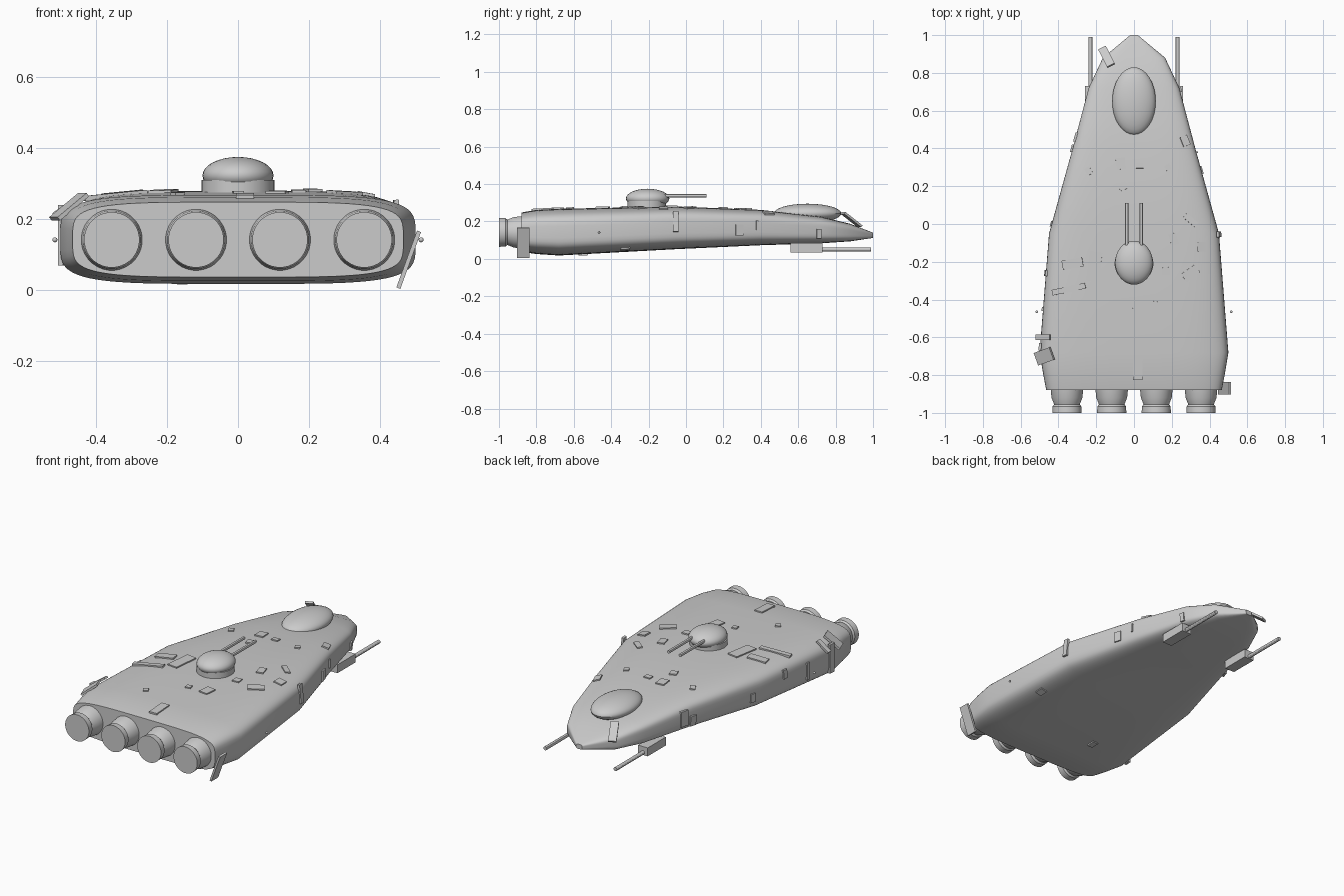
import bpy, bmesh, math
from mathutils import Vector, Matrix, Euler
from mathutils.bvhtree import BVHTree

if "Cube" in bpy.data.objects:
    bpy.data.objects.remove(bpy.data.objects["Cube"], do_unlink=True)

grey = bpy.data.materials.new("hull_grey")
grey.use_nodes = True
grey.diffuse_color = (0.6, 0.6, 0.6, 1)
grey.node_tree.nodes["Principled BSDF"].inputs["Base Color"].default_value = (0.6, 0.6, 0.6, 1)


def finish(name, bm, smooth=True):
    bmesh.ops.recalc_face_normals(bm, faces=bm.faces)
    mesh = bpy.data.meshes.new(name)
    bm.to_mesh(mesh)
    bm.free()
    mesh.materials.append(grey)
    obj = bpy.data.objects.new(name, mesh)
    bpy.context.collection.objects.link(obj)
    if smooth:
        bpy.ops.object.select_all(action='DESELECT')
        obj.select_set(True)
        bpy.context.view_layer.objects.active = obj
        bpy.ops.object.shade_smooth_by_angle(angle=math.radians(30))
    return obj


def loft(name, stations, x=0, sides=32, power=2):
    """Join superellipse sections (y, half width, bottom, top) along y."""
    bm = bmesh.new()
    rings = []
    for y, w, low, high in stations:
        ring = []
        for i in range(sides):
            a = math.tau * (i + 0.5) / sides
            c, s = math.cos(a), math.sin(a)
            px = math.copysign(abs(c) ** (2 / power), c) * w
            pz = math.copysign(abs(s) ** (2 / power), s) * (high - low) / 2
            ring.append(bm.verts.new((x + px, y, (low + high) / 2 + pz)))
        rings.append(ring)
    for a, b in zip(rings, rings[1:]):
        for i in range(sides):
            j = (i + 1) % sides
            bm.faces.new((a[i], a[j], b[j], b[i]))
    bm.faces.new(rings[0])
    bm.faces.new(rings[-1])
    return finish(name, bm)


def tube(name, x, z, profile, sides=32):
    return loft(name, [(y, r, z - r, z + r) for y, r in profile], x, sides)


def ball(name, loc, radii):
    bm = bmesh.new()
    bmesh.ops.create_uvsphere(bm, u_segments=32, v_segments=16, radius=1,
                              matrix=Matrix.LocRotScale(Vector(loc), None, Vector(radii)))
    return finish(name, bm)


def box(name, matrix, size):
    bm = bmesh.new()
    bmesh.ops.create_cube(bm, size=1, matrix=matrix @ Matrix.Diagonal((*size, 1)))
    return finish(name, bm, False)


# Hull
hull = loft("hull", [
    (-0.88, 0.465, 0.037, 0.248), (-0.8, 0.48, 0.026, 0.262), (-0.68, 0.5, 0.018, 0.268),
    (-0.05, 0.45, 0.052, 0.28), (0.4, 0.325, 0.073, 0.262), (0.72, 0.24, 0.083, 0.226),
    (0.88, 0.165, 0.094, 0.187), (1, 0.02, 0.112, 0.14)], sides=64, power=4.4)

# Engines
for n, x in enumerate((-0.355, -0.118, 0.118, 0.355)):
    tube(f"engine_{n + 1}", x, 0.142, [(-1, 0.078), (-0.965, 0.076), (-0.955, 0.068),
                                       (-0.92, 0.082), (-0.86, 0.088)])

# Nose canopy and turret
ball("canopy", (0, 0.65, 0.243), (0.115, 0.18, 0.052))
bm = bmesh.new()
bmesh.ops.create_cone(bm, cap_ends=True, segments=32, radius1=0.103, radius2=0.103, depth=0.05,
                      matrix=Matrix.Translation((0, -0.21, 0.285)))
finish("turret_base", bm)
ball("turret_dome", (0, -0.205, 0.323), (0.1, 0.116, 0.052))

# Mirrored guns and side lamps
for side, s in (("right", -1), ("left", 1)):
    tube(f"{side}_turret_barrel", s * 0.038, 0.337, [(-0.18, 0.009), (0.11, 0.009)], 12)
    box(f"{side}_gun_mount", Matrix.Translation((s * 0.228, 0.645, 0.06)), (0.064, 0.17, 0.05))
    tube(f"{side}_gun_barrel", s * 0.23, 0.05, [(0.7, 0.011), (0.99, 0.011)], 12)
    ball(f"{side}_lamp", (s * 0.515, -0.465, 0.142), (0.007, 0.007, 0.007))

bm = bmesh.new()
bm.from_mesh(hull.data)
tree = BVHTree.FromBMesh(bm)
bm.free()


def plate(name, origin, direction, size, turn):
    """Lay a thin panel on the hull where a ray meets it."""
    hit, normal, _, _ = tree.ray_cast(Vector(origin), Vector(direction))
    if hit is None:
        return
    along = Vector((0, 1, 0))
    up = (along - normal * along.dot(normal)).normalized()
    basis = Matrix((up.cross(normal), up, normal)).transposed().to_4x4()
    m = Matrix.Translation(hit) @ basis @ Matrix.Rotation(math.radians(turn), 4, 'Z')
    box(name, m, (*size, 0.014))


# Deck panels: x, y, width, length, turn
deck = [(-0.325, -0.21, 0.11, 0.05, 10), (-0.21, -0.225, 0.065, 0.155, -8),
        (-0.345, -0.345, 0.18, 0.03, 12), (0.11, -0.445, 0.055, 0.07, -8),
        (0.02, -0.765, 0.05, 0.12, 0), (0.36, -0.12, 0.05, 0.05, 0),
        (0.27, 0.44, 0.04, 0.055, 20), (0.0, -0.46, 0.03, 0.03, 10),
        (0.17, -0.25, 0.04, 0.04, 5), (0.3, -0.26, 0.09, 0.05, 35),
        (0.21, -0.08, 0.04, 0.06, 15), (0.3, 0.02, 0.08, 0.03, -40),
        (0.18, 0.3, 0.03, 0.03, 30), (0.03, 0.31, 0.04, 0.03, 0),
        (-0.07, 0.32, 0.05, 0.06, 5), (-0.06, 0.2, 0.04, 0.04, 20),
        (-0.17, -0.62, 0.03, 0.03, 30), (-0.24, 0.28, 0.03, 0.04, 30)]
for n, (x, y, w, l, t) in enumerate(deck):
    plate(f"deck_panel_{n + 1}", (x, y, 1), (0, 0, -1), (w, l), t)

# Side panels: side, y, z, height, length
flank = [(1, -0.055, 0.2, 0.11, 0.03), (1, 0.285, 0.155, 0.06, 0.042), (1, 0.71, 0.135, 0.05, 0.025),
         (1, -0.325, 0.055, 0.04, 0.05), (1, 0.38, 0.18, 0.05, 0.01), (-1, 0.46, 0.17, 0.09, 0.05),
         (-1, 0.4, 0.14, 0.06, 0.04), (-1, -0.26, 0.2, 0.05, 0.03), (-1, -0.65, 0.155, 0.17, 0.04),
         (-1, 0.0, 0.15, 0.05, 0.03), (-1, -0.45, 0.15, 0.1, 0.02)]
for n, (s, y, z, h, l) in enumerate(flank):
    plate(f"side_panel_{n + 1}", (s, y, z), (-s, 0, 0), (h, l), 0)

# Belly panel
plate("belly_panel", (-0.16, -0.55, -1), (0, 0, 1), (0.035, 0.05), 0)

# Loose panels standing off the hull
loose = [("tail_panel", (0.48, -0.87, 0.086), (0, 20, 0), (0.012, 0.065, 0.17)),
         ("rear_edge_panel", (-0.475, -0.7, 0.235), (0, -38, 20), (0.11, 0.07, 0.012)),
         ("rear_edge_strip", (-0.482, -0.6, 0.238), (0, -35, 0), (0.09, 0.03, 0.012)),
         ("nose_panel", (-0.145, 0.885, 0.21), (-35, 0, 27), (0.045, 0.125, 0.012))]
for name, loc, rot, size in loose:
    spin = Euler([math.radians(a) for a in rot]).to_matrix().to_4x4()
    box(name, Matrix.Translation(loc) @ spin, size)
